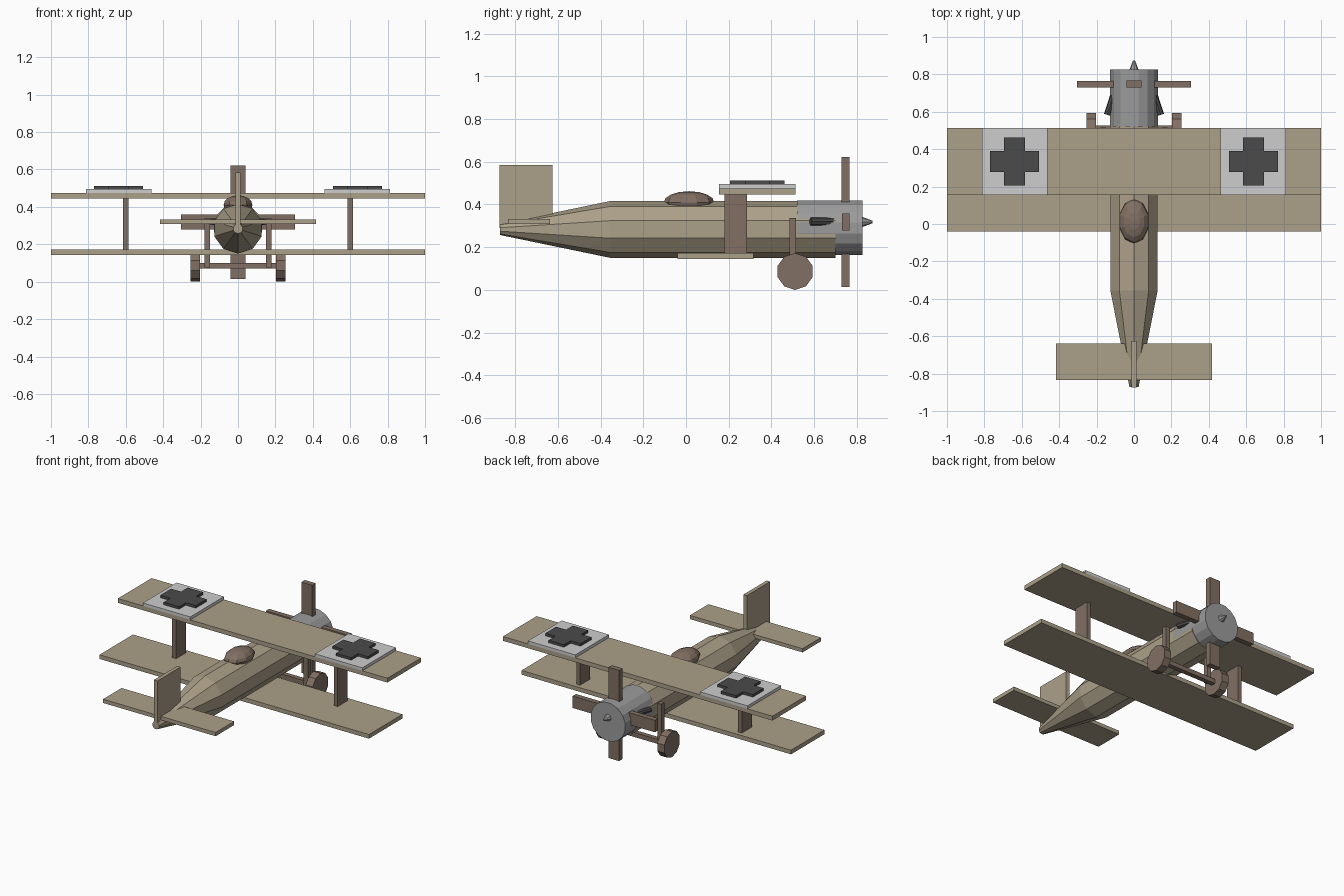
import bpy, bmesh
from math import sin, cos, pi, radians
from mathutils import Matrix, Vector

cube = bpy.data.objects.get("Cube")
if cube:
    bpy.data.objects.remove(cube, do_unlink=True)


def material(name, r, g, b):
    m = bpy.data.materials.new(name)
    m.use_nodes = True
    m.diffuse_color = (r, g, b, 1)
    m.node_tree.nodes["Principled BSDF"].inputs["Base Color"].default_value = (r, g, b, 1)
    return m


TAN = material("tan canvas", 0.41, 0.35, 0.25)
BROWN = material("brown wood", 0.22, 0.16, 0.125)
GREY = material("grey metal", 0.33, 0.33, 0.33)
WHITE = material("pale grey paint", 0.61, 0.61, 0.62)
DARK = material("dark grey paint", 0.07, 0.07, 0.07)


def finish(name, bm, mat):
    bmesh.ops.recalc_face_normals(bm, faces=bm.faces)
    mesh = bpy.data.meshes.new(name)
    bm.to_mesh(mesh)
    bm.free()
    mesh.materials.append(mat)
    obj = bpy.data.objects.new(name, mesh)
    bpy.context.collection.objects.link(obj)
    return obj


def box(name, mat, x, y, z):
    """Box given by its (low, high) range on each axis."""
    bm = bmesh.new()
    bmesh.ops.create_cube(bm, size=1)
    for v in bm.verts:
        v.co = Vector([(lo + hi) / 2 + c * (hi - lo) for c, (lo, hi) in zip(v.co, (x, y, z))])
    return finish(name, bm, mat)


def lathe(name, mat, rings, sides, place, turn=0.0, yaw=0.0):
    """Round body along local y from (distance, radius) rings, first corner on top."""
    bm = bmesh.new()
    frame = Matrix.Translation(place) @ Matrix.Rotation(yaw, 4, "Z")
    angles = [turn + 2 * pi * i / sides for i in range(sides)]
    loops = [[bm.verts.new(frame @ Vector((r * sin(a), t, r * cos(a)))) for a in angles]
             for t, r in rings]
    for a, b in zip(loops, loops[1:]):
        for i in range(sides):
            j = (i + 1) % sides
            bm.faces.new((a[i], a[j], b[j], b[i]))
    bm.faces.new(loops[0])
    bm.faces.new(loops[-1])
    return finish(name, bm, mat)


def cross(name, mat, x, y, half_x, half_y, arm, z0, z1):
    """Extruded cross plate."""
    corner = [(half_x, arm), (arm, arm), (arm, half_y)]
    pts = corner + [(-a, b) for a, b in reversed(corner)]
    pts += [(-a, -b) for a, b in pts]
    bm = bmesh.new()
    face = bm.faces.new([bm.verts.new((x + a, y + b, z0)) for a, b in pts])
    top = bmesh.ops.extrude_face_region(bm, geom=[face])["geom"]
    moved = [v for v in top if isinstance(v, bmesh.types.BMVert)]
    bmesh.ops.translate(bm, verts=moved, vec=(0, 0, z1 - z0))
    return finish(name, bm, mat)


# Body: ten-sided fuselage, cowling and spinner
lathe("fuselage", TAN, [(-0.871, 0.026), (-0.355, 0.133), (0.70, 0.133)], 10, (0, 0, 0.283))
lathe("cowling", GREY, [(0.521, 0.13), (0.827, 0.13)], 16, (0, 0, 0.29), turn=pi / 16)
lathe("spinner", GREY, [(0.82, 0.026), (0.873, 0.006)], 8, (0, 0, 0.318))

# Pilot hump: faceted ellipsoid
bm = bmesh.new()
bmesh.ops.create_uvsphere(bm, u_segments=10, v_segments=8, radius=1)
bmesh.ops.scale(bm, verts=bm.verts, vec=(0.081, 0.119, 0.052))
bmesh.ops.translate(bm, verts=bm.verts, vec=(0, 0.014, 0.41))
finish("cockpit_hump", bm, BROWN)

# Wings and tail surfaces
box("upper_wing", TAN, (-1, 1), (0.155, 0.512), (0.446, 0.475))
box("lower_wing", TAN, (-1, 1), (-0.04, 0.315), (0.144, 0.172))
box("tailplane", TAN, (-0.418, 0.418), (-0.834, -0.638), (0.308, 0.333))
box("tail_fin", TAN, (-0.013, 0.013), (-0.873, -0.626), (0.29, 0.585))

# Propeller
box("vertical_propeller_blade", BROWN, (-0.04, 0.04), (0.729, 0.766), (0.014, 0.622))
box("horizontal_propeller_blade", BROWN, (-0.305, 0.305), (0.730, 0.765), (0.278, 0.358))

# Wheel axle
box("axle", BROWN, (-0.205, 0.205), (0.495, 0.527), (0.07, 0.1))

# Paired parts
for side, s in (("left", 1), ("right", -1)):
    def span(a, b):
        return tuple(sorted((s * a, s * b)))

    box(side + "_wing_strut", BROWN, span(0.586, 0.614), (0.18, 0.285), (0.16, 0.46))
    box(side + "_wing_panel", WHITE, span(0.463, 0.814), (0.155, 0.512), (0.475, 0.495))
    cross(side + "_wing_cross", DARK, s * 0.639, 0.334, 0.131, 0.128, 0.057, 0.494, 0.512)
    box(side + "_gear_leg", BROWN, span(0.149, 0.179), (0.484, 0.516), (0.075, 0.337))
    lathe(side + "_wheel", BROWN, [(-0.026, 0.086), (0.026, 0.086)], 10,
          (s * 0.228, 0.511, 0.086), yaw=pi / 2)
    lathe(side + "_side_pipe", DARK, [(0, 0.018), (0.17, 0.018)], 8,
          (s * 0.143, 0.584, 0.32), yaw=s * radians(18))
